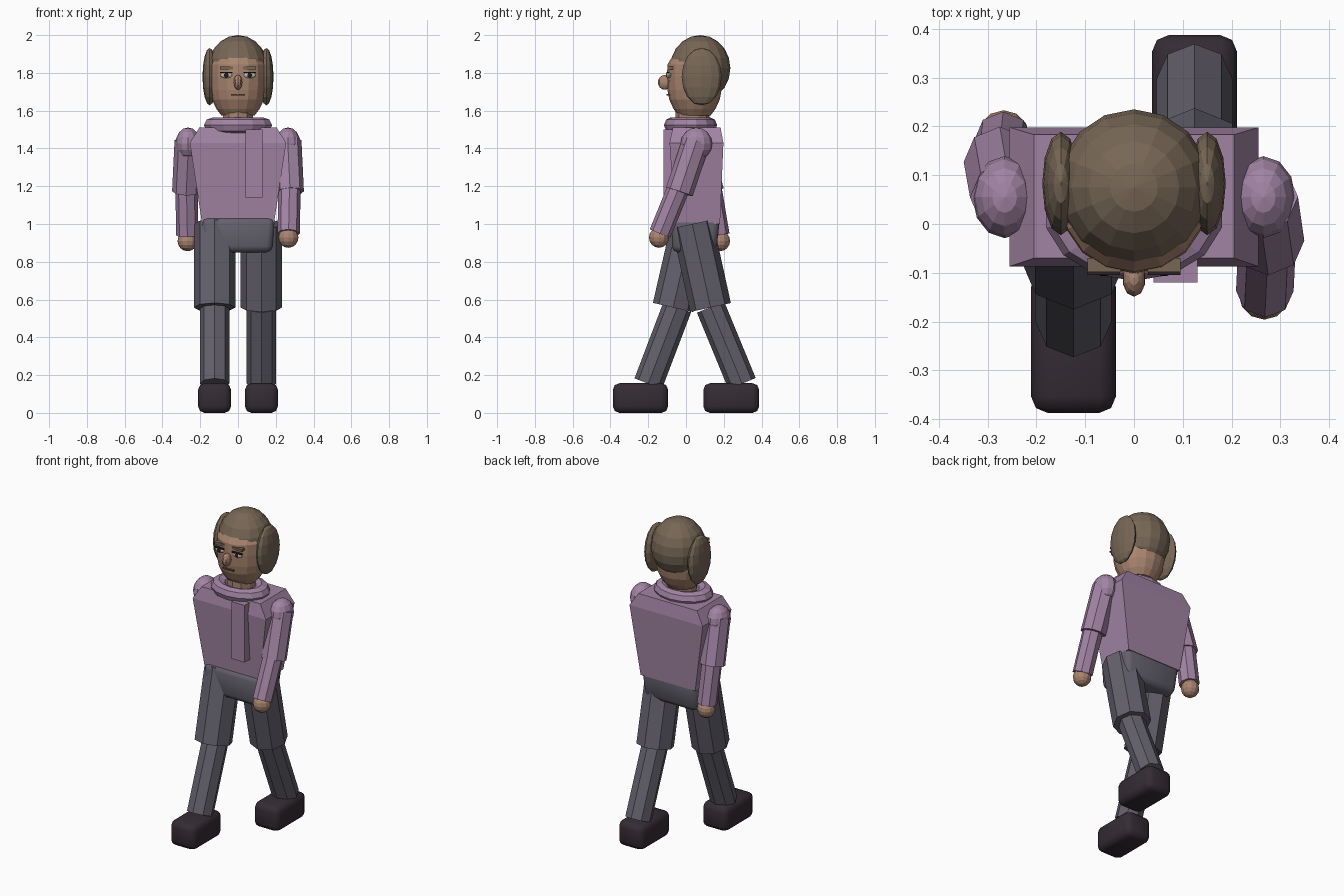
import bpy, bmesh, math
from mathutils import Vector

if "Cube" in bpy.data.objects:
    bpy.data.objects.remove(bpy.data.objects["Cube"])


def material(name, rgb):
    m = bpy.data.materials.new(name)
    m.diffuse_color = (*rgb, 1)
    m.use_nodes = True
    m.node_tree.nodes["Principled BSDF"].inputs["Base Color"].default_value = m.diffuse_color
    return m


SHIRT = material("mauve shirt", (0.36, 0.23, 0.37))
TROUSER = material("grey trousers", (0.125, 0.117, 0.15))
SHOE = material("dark shoe", (0.035, 0.025, 0.034))
HAIR = material("brown hair", (0.185, 0.135, 0.092))
SKIN = material("skin", (0.40, 0.235, 0.16))
WHITE = material("eye white", (0.55, 0.52, 0.48))
DARK = material("dark pupil", (0.02, 0.015, 0.014))
LIP = material("lip", (0.16, 0.07, 0.055))


def finish(name, bm, mat, bevel=0, segments=2):
    bmesh.ops.recalc_face_normals(bm, faces=bm.faces[:])
    me = bpy.data.meshes.new(name)
    bm.to_mesh(me)
    bm.free()
    me.materials.append(mat)
    ob = bpy.data.objects.new(name, me)
    bpy.context.collection.objects.link(ob)
    if bevel:
        mod = ob.modifiers.new("rounding", "BEVEL")
        mod.width = bevel
        mod.segments = segments
        me.polygons.foreach_set("use_smooth", [True] * len(me.polygons))
    return ob


def ellipsoid(name, c, r, mat, seg=12, rings=8):
    bm = bmesh.new()
    bmesh.ops.create_uvsphere(bm, u_segments=seg, v_segments=rings, radius=1)
    for v in bm.verts:
        v.co = Vector(c) + Vector(a * b for a, b in zip(v.co, r))
    return finish(name, bm, mat)


def loft(name, rings, mat, bevel=0):
    """Skin a list of point rings and cap both ends."""
    bm = bmesh.new()
    rows = [[bm.verts.new(p) for p in ring] for ring in rings]
    n = len(rows[0])
    for a, b in zip(rows, rows[1:]):
        for i in range(n):
            j = (i + 1) % n
            bm.faces.new((a[i], a[j], b[j], b[i]))
    bm.faces.new(rows[0][::-1])
    bm.faces.new(rows[-1])
    return finish(name, bm, mat, bevel)


def oval(cx, cy, z, rx, ry, n):
    return [(cx + rx * math.sin(2 * math.pi * i / n),
             cy + ry * math.cos(2 * math.pi * i / n), z) for i in range(n)]


def rect(x, y0, y1, z):
    return [(-x, y0, z), (x, y0, z), (x, y1, z), (-x, y1, z)]


def limb(name, a, b, r, mat):
    """Eight-sided prism from a to b with its end caps square to the axis."""
    a, b = Vector(a), Vector(b)
    d = (a - b).normalized()
    side = Vector((1, 0, 0))
    side = (side - d * side.dot(d)).normalized()
    fwd = d.cross(side)
    rings = []
    for c in (b, a):
        rings.append([c + side * r * math.sin(math.pi * i / 4)
                      + fwd * r * math.cos(math.pi * i / 4) for i in range(8)])
    return loft(name, rings, mat)


def box(name, lo, hi, mat, bevel=0):
    (x0, y0, z0), (x1, y1, z1) = lo, hi
    rings = [[(x0, y0, z), (x1, y0, z), (x1, y1, z), (x0, y1, z)] for z in (z0, z1)]
    return loft(name, rings, mat, bevel)


# Torso with sloped shoulders, scarf end and rolled collar
loft("torso", [rect(0.19, -0.058, 0.18, 1.0), rect(0.255, -0.087, 0.198, 1.43),
               rect(0.205, -0.07, 0.183, 1.51)], SHIRT)
box("scarf_end", (0.04, -0.12, 1.14), (0.13, -0.06, 1.5), SHIRT)

bm = bmesh.new()
grid = []
for i in range(14):
    a = 2 * math.pi * i / 14
    row = []
    for j in range(8):
        b = 2 * math.pi * j / 8
        k = 1 + 0.38 * math.cos(b)
        row.append(bm.verts.new((0.134 * k * math.sin(a), 0.024 - 0.102 * k * math.cos(a),
                                 1.523 + 0.042 * math.sin(b))))
    grid.append(row)
for i in range(14):
    for j in range(8):
        p, q = grid[i], grid[(i + 1) % 14]
        bm.faces.new((p[j], q[j], q[(j + 1) % 8], p[(j + 1) % 8]))
finish("collar", bm, SHIRT)

# Hips
loft("hips", [rect(0.18, -0.075, 0.16, 0.85), rect(0.195, -0.075, 0.18, 1.035)],
     TROUSER, 0.032)

# Legs in stride: side, knee y, ankle y, foot back and front
for label, x, knee, ankle, f0, f1 in (("right", -0.124, -0.068, -0.2, -0.387, -0.095),
                                      ("left", 0.124, 0.13, 0.297, 0.092, 0.387)):
    limb(label + "_thigh", (x, 0.033, 1.0), (x, knee, 0.558), 0.11, TROUSER)
    limb(label + "_shin", (x, knee + (0.022 if x < 0 else 0), 0.56), (x, ankle, 0.155),
         0.078, TROUSER)
    box(label + "_shoe", (x - 0.087, f0, 0), (x + 0.087, f1, 0.157), SHOE, 0.034)

# Arms in stride: side, elbow y, wrist y and z, hand y and z
for label, s, ey, wy, wz, hy, hz in (("right", -1, 0.128, 0.172, 0.94, 0.18, 0.91),
                                     ("left", 1, -0.035, -0.137, 0.95, -0.143, 0.928)):
    ellipsoid(label + "_shoulder", (s * 0.265, 0.055, 1.425), (0.066, 0.084, 0.086), SHIRT)
    limb(label + "_upper_arm", (s * 0.262, 0.055, 1.44), (s * 0.275, ey, 1.17), 0.074, SHIRT)
    limb(label + "_forearm", (s * 0.273, ey, 1.2), (s * 0.268, wy, wz), 0.059, SHIRT)
    ellipsoid(label + "_hand", (s * 0.267, hy, hz), (0.053, 0.053, 0.054), SKIN)

# Neck and head
loft("neck", [oval(0, 0.035, z, 0.083, 0.09, 10) for z in (1.48, 1.66)], SKIN)
profile = ((1.575, 0.6), (1.61, 0.78), (1.66, 0.94), (1.71, 1.0), (1.78, 1.02),
           (1.845, 1.0), (1.88, 0.85), (1.93, 0.5))
loft("head", [oval(0, 0.045, z, 0.147 * k, 0.143 * k, 16) for z, k in profile], SKIN)

# Hair dome and side locks
ellipsoid("hair_dome", (0, 0.075, 1.825), (0.158, 0.16, 0.175), HAIR, 16, 10)
for s, label in ((-1, "right"), (1, "left")):
    ellipsoid(label + "_hair_lock", (s * 0.15, 0.083, 1.78), (0.038, 0.106, 0.152), HAIR)

    # Eyes and brows
    ellipsoid(label + "_eye", (s * 0.062, -0.091, 1.788), (0.033, 0.013, 0.016), WHITE)
    ellipsoid(label + "_pupil", (s * 0.062, -0.1, 1.788), (0.013, 0.007, 0.013), DARK)
    lid = box(label + "_lid_line", (-0.033, -0.104, 1.799), (0.033, -0.09, 1.806), DARK)
    lid.location.x = s * 0.062
    box(label + "_brow", (min(s * 0.027, s * 0.095), -0.098, 1.818),
        (max(s * 0.027, s * 0.095), -0.07, 1.833), HAIR)

# Nose and mouth
ellipsoid("nose", (0, -0.112, 1.75), (0.024, 0.037, 0.039), SKIN, 10, 8)
box("mouth", (-0.037, -0.102, 1.679), (0.037, -0.08, 1.688), LIP)
